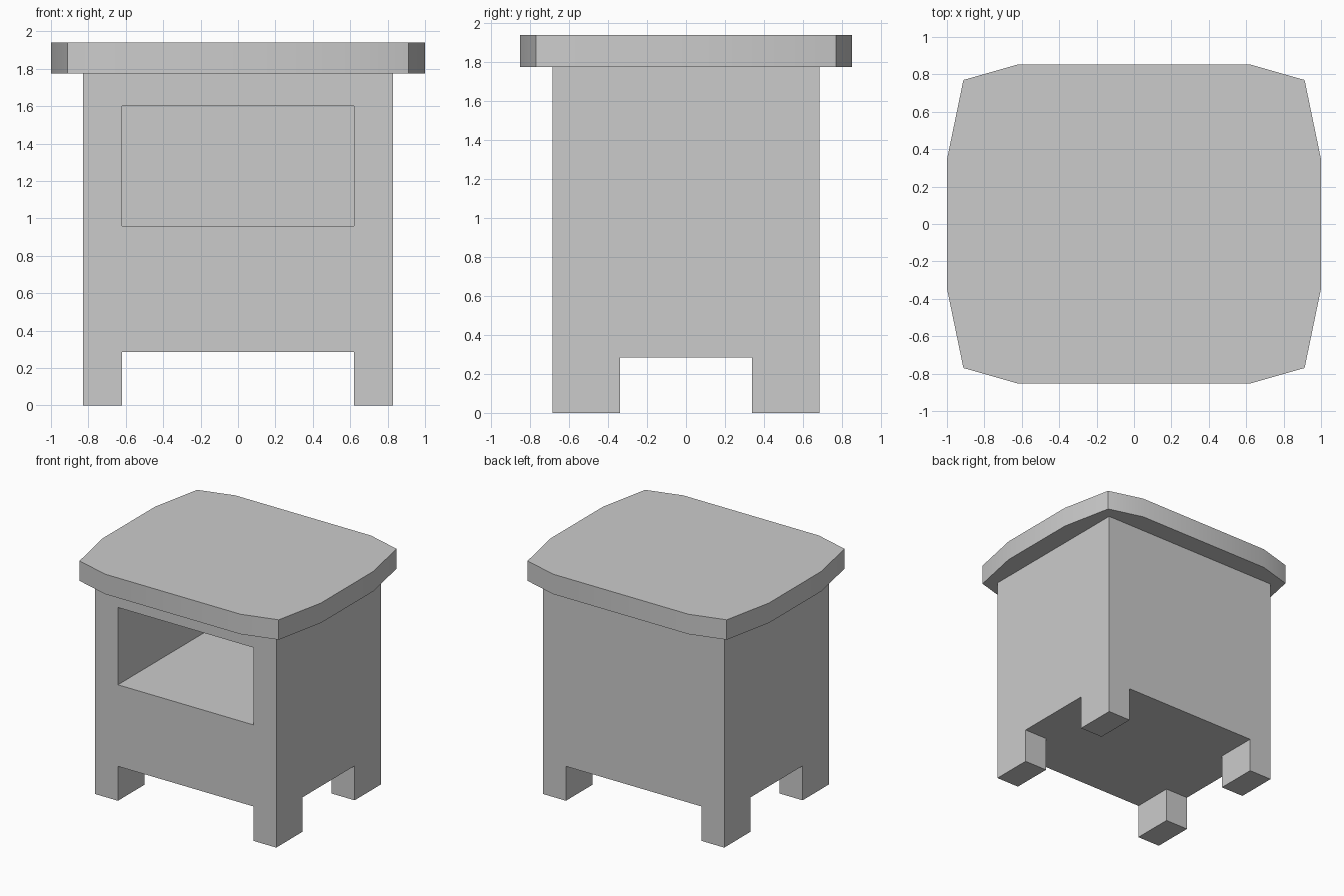
import bpy, bmesh, math
from mathutils import Matrix, Vector

if "Cube" in bpy.data.objects:
    bpy.data.objects.remove(bpy.data.objects["Cube"])

W, D = 0.83, 0.685            # half width and depth of the cabinet
LEG_X, LEG_Y = 0.62, 0.34     # inner faces of the legs
BASE, TOP, LID = 0.285, 1.775, 1.94
NICHE_LOW, NICHE_HIGH, NICHE_DEPTH = 0.96, 1.60, 1.195


def add_object(name, bm):
    bmesh.ops.recalc_face_normals(bm, faces=bm.faces[:])
    mesh = bpy.data.meshes.new(name)
    bm.to_mesh(mesh)
    bm.free()
    obj = bpy.data.objects.new(name, mesh)
    bpy.context.collection.objects.link(obj)
    return obj


def push(bm, faces, offset):
    for f in bmesh.ops.extrude_discrete_faces(bm, faces=faces)["faces"]:
        bmesh.ops.translate(bm, verts=f.verts[:], vec=offset)


# Cabinet: box sliced along the leg and niche lines
bm = bmesh.new()
bmesh.ops.create_cube(bm, size=1, matrix=Matrix.Translation((0, 0, (BASE + TOP) / 2))
                      @ Matrix.Diagonal((2 * W, 2 * D, TOP - BASE, 1)))
cuts = [((LEG_X, 0, 0), (1, 0, 0)), ((-LEG_X, 0, 0), (1, 0, 0)),
        ((0, LEG_Y, 0), (0, 1, 0)), ((0, -LEG_Y, 0), (0, 1, 0)),
        ((0, 0, NICHE_LOW), (0, 0, 1)), ((0, 0, NICHE_HIGH), (0, 0, 1))]
for co, no in cuts:
    bmesh.ops.bisect_plane(bm, geom=bm.verts[:] + bm.edges[:] + bm.faces[:],
                           plane_co=co, plane_no=no)

# Legs pulled down from the bottom corners, niche pushed in from the front
legs, niche = [], []
for f in bm.faces:
    c = f.calc_center_median()
    if abs(c.z - BASE) < 1e-4 and abs(c.x) > LEG_X and abs(c.y) > LEG_Y:
        legs.append(f)
    elif abs(c.y + D) < 1e-4 and abs(c.x) < LEG_X and NICHE_LOW < c.z < NICHE_HIGH:
        niche.append(f)
push(bm, legs, Vector((0, 0, -BASE)))
push(bm, niche, Vector((0, NICHE_DEPTH, 0)))
bmesh.ops.dissolve_limit(bm, angle_limit=0.01, verts=bm.verts[:], edges=bm.edges[:])
add_object("cabinet", bm)

# Table top: a quarter outline mirrored into twelve sides
quarter = [(1.0, 0.345), (0.912, 0.77), (0.62, 0.853)]
half = quarter + [(-x, y) for x, y in reversed(quarter)]
outline = half + [(-x, -y) for x, y in half]
bm = bmesh.new()
face = bm.faces.new([bm.verts.new((x, y, TOP)) for x, y in outline])
ext = bmesh.ops.extrude_face_region(bm, geom=[face], use_keep_orig=True)
bmesh.ops.translate(bm, vec=(0, 0, LID - TOP),
                    verts=[g for g in ext["geom"] if isinstance(g, bmesh.types.BMVert)])
top = add_object("table_top", bm)
bpy.context.view_layer.objects.active = top
top.select_set(True)
bpy.ops.object.shade_smooth_by_angle(angle=math.radians(30))
